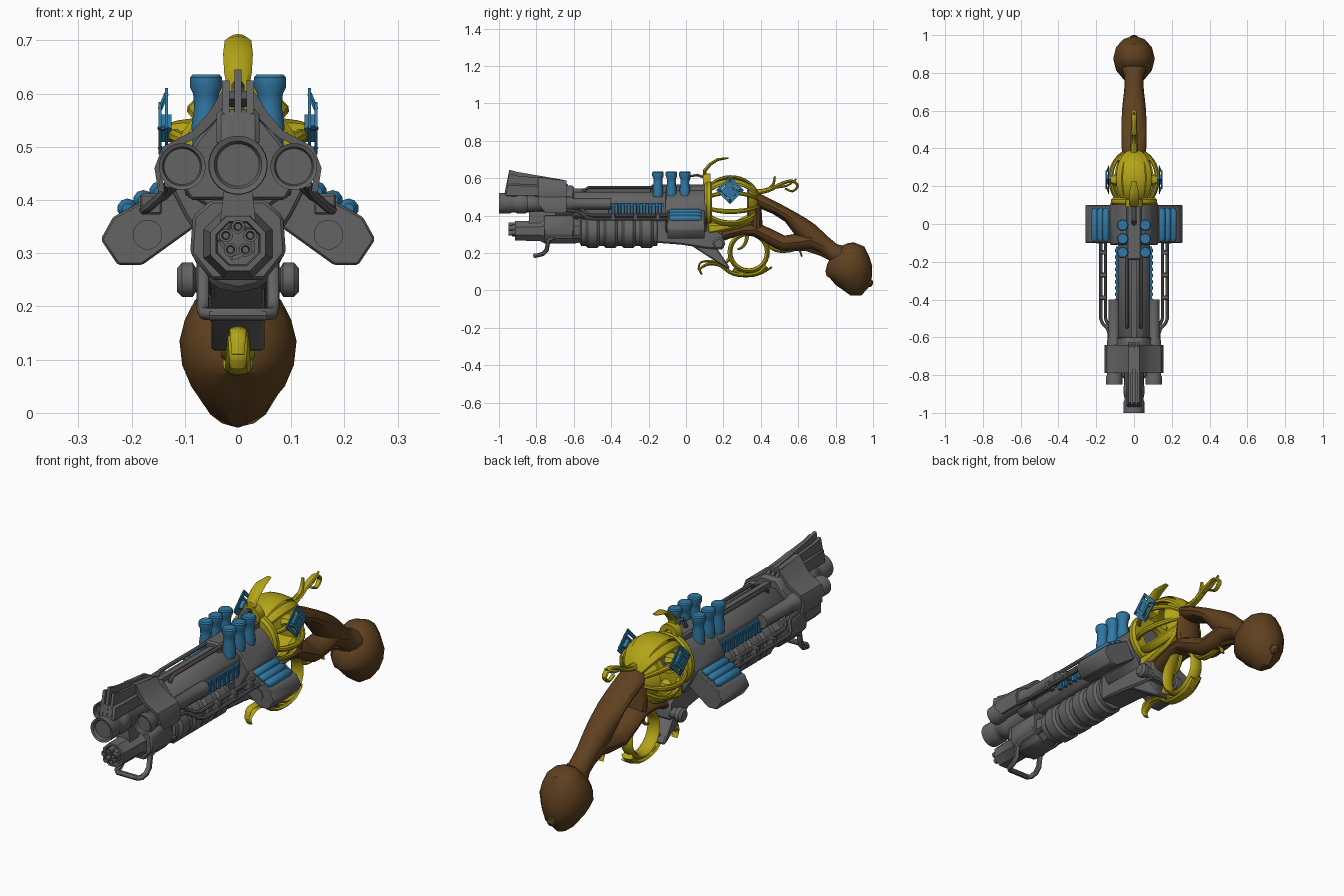
import bpy, bmesh, math
from mathutils import Vector
from math import sin, cos, pi, radians

def material(name, c):
    m = bpy.data.materials.new(name)
    m.diffuse_color = (*c, 1)
    return m

STEEL = material("dark_steel", (0.125, 0.125, 0.125))
GOLD = material("gold", (0.45, 0.37, 0.008))
BLUE = material("blue", (0.03, 0.19, 0.37))
WOOD = material("wood", (0.115, 0.052, 0.014))

def finish(bm, name, mat=None, bevel=0):
    bmesh.ops.recalc_face_normals(bm, faces=bm.faces)
    if bevel:
        bmesh.ops.bevel(bm, geom=bm.edges[:], offset=bevel, segments=1, affect='EDGES')
    for f in bm.faces:
        f.smooth = True
    for e in bm.edges:
        e.smooth = len(e.link_faces) == 2 and e.calc_face_angle(0) < radians(35)
    me = bpy.data.meshes.new(name)
    bm.to_mesh(me)
    bm.free()
    ob = bpy.data.objects.new(name, me)
    bpy.context.collection.objects.link(ob)
    me.materials.append(mat or STEEL)
    return ob

def skin(bm, rings, closed=False):
    n = len(rings[0])
    for i in range(len(rings) - (0 if closed else 1)):
        a, b = rings[i], rings[(i + 1) % len(rings)]
        for j in range(n):
            bm.faces.new((a[j], a[(j + 1) % n], b[(j + 1) % n], b[j]))
    if not closed:
        bm.faces.new(rings[0])
        bm.faces.new(rings[-1])

def sweep(name, pts, mat=None, n=8, side=(1, 0, 0), closed=False):
    """Tube through (x, y, z, half width, half height) points."""
    bm, rings = bmesh.new(), []
    P = [Vector(p[:3]) for p in pts]
    s, N = Vector(side), len(P)
    for i, p in enumerate(P):
        if closed:
            t = P[(i + 1) % N] - P[i - 1]
        else:
            t = P[min(i + 1, N - 1)] - P[max(i - 1, 0)]
        t.normalize()
        s = (s - t * s.dot(t)).normalized()
        u = t.cross(s)
        w, h = pts[i][3:]
        o = pi / 4 if n == 4 else 0
        rings.append([bm.verts.new(p + s * w * cos(2*pi*j/n + o) + u * h * sin(2*pi*j/n + o)) for j in range(n)])
    skin(bm, rings, closed)
    return finish(bm, name, mat)

def flat(name, yz, w, h, mat, n=8):
    """Strand in the middle plane, smoothed through its points and tapering to its tip."""
    P = [Vector((0, *p)) for p in yz]
    out = []
    for i in range(len(P) - 1):
        a, b, c, d = P[max(i-1, 0)], P[i], P[i+1], P[min(i+2, len(P)-1)]
        for k in range(4):
            t = k / 4
            out.append(0.5 * (2*b + (c-a)*t + (2*a-5*b+4*c-d)*t*t + (3*b-a-3*c+d)*t**3))
    out.append(P[-1])
    m = len(out) - 1
    return sweep(name, [(*q, w * (1 - .5*i/m), h * (1 - .6*i/m)) for i, q in enumerate(out)], mat, n)

def lathe(name, prof, x, z, mat=None, n=24, axis='Y', closed=False):
    """Turned part: profile of (position along axis, radius)."""
    bm, rings = bmesh.new(), []
    for p, r in prof:
        ring = []
        for j in range(n):
            a = 2*pi*(j + .5)/n
            c, s = r*cos(a), r*sin(a)
            v = (x + c, p, z + s) if axis == 'Y' else (x + c, z + s, p) if axis == 'Z' else (p, x + c, z + s)
            ring.append(bm.verts.new(v))
        rings.append(ring)
    skin(bm, rings, closed)
    return finish(bm, name, mat)

def prism(name, pts, lo, hi, axis='X', mat=None, bevel=0):
    """Profile extruded along X (y,z points) or along Y (x,z points)."""
    bm = bmesh.new()
    f = lambda p, d: (d, *p) if axis == 'X' else (p[0], d, p[1])
    skin(bm, [[bm.verts.new(f(p, d)) for p in pts] for d in (lo, hi)])
    return finish(bm, name, mat, bevel)

def box(name, x0, x1, y0, y1, z0, z1, mat=None, bevel=0):
    return prism(name, [(y0, z0), (y1, z0), (y1, z1), (y0, z1)], x0, x1, 'X', mat, bevel)

def sym(half):
    return half + [(-x, z) for x, z in reversed(half)]

# barrels
lathe("main_barrel", [(-.985, .04), (-.997, .045), (-1, .055), (-.94, .055), (-.93, .05), (-.91, .05), (-.9, .056),
                      (-.86, .056), (-.85, .05), (-.6, .055), (.1, .055)], 0, .466)
for s in (-1, 1):
    lathe("side_barrel", [(-.835, .034), (-.847, .037), (-.85, .044), (-.81, .044), (-.8, .039), (-.62, .039),
                          (-.6, .03), (-.4, .03)], s*.105, .463)
# collar and front sight: open arch whose front edge leans back towards the top
outer = sym([(.15, .415), (.157, .46), (.142, .5), (.085, .53), (.055, .565), (.03, .605)])
inner = sym([(.138, .415), (.144, .46), (.13, .492), (.075, .518), (.042, .55), (.02, .59)])
collar = prism("collar", outer + inner[::-1], -.79, -.64, 'Y')
for v in collar.data.vertices:
    if v.co.y > -.7:
        v.co.z -= max(0, v.co.z - .53) * .25
    elif v.co.z < .45:
        v.co.y += .04
prism("collar_rear", sym([(.09, .4), (.12, .45), (.08, .51), (.04, .56)]), -.7, -.6, 'Y', bevel=.006)
prism("sight_base", [(-.97, .5), (-.96, .57), (-.66, .56), (-.6, .5)], -.04, .04, bevel=.008)
for x, top in ((-.023, .625), (0, .645), (.023, .625)):
    prism("sight_blade", [(-.97, .52), (-.945, top), (-.9, top - .012), (-.65, .59), (-.6, .52)], x - .007, x + .007)

# upper body
prism("barrel_housing", sym([(.055, .385), (.085, .405), (.085, .485), (.045, .525)]), -.6, .1, 'Y', bevel=.006)
prism("receiver", sym([(.06, .31), (.1, .37), (.13, .43), (.09, .5), (.05, .535)]), -.11, .11, 'Y', bevel=.006)
box("top_rail", -.04, .04, -.19, .11, .51, .565, bevel=.008)
box("sight_channel", -.012, .012, -.6, -.1, .52, .545)
sweep("rear_sight", [(0, .0, .56, .012, .01), (0, .02, .61, .012, .008), (0, .06, .617, .012, .008), (0, .11, .6, .012, .008)], n=6)

for s in (-1, 1):
    # side wing with capsules
    prism("side_wing", [(s*x, z) for x, z in [(.08, .455), (.14, .42), (.235, .368), (.258, .326), (.226, .278),
                                            (.18, .278), (.08, .35)]], -.1, .1, 'Y', bevel=.004)
    lathe("wing_port", [(-.104, .028), (-.09, .028)], s*.17, .335, n=16)
    for x, z in ((.208, .384), (.178, .4), (.148, .416)):
        lathe("wing_capsule", [(-.092, .01), (-.078, .019), (.068, .019), (.084, .01)], s*x, z, BLUE, 10)
    # cooling fins
    box("fin_rail", s*.07, s*.094, -.42, -.12, .445, .468, BLUE)
    for i in range(9):
        y = -.405 + i*.033
        box("cooling_fin", s*.07, s*.1, y - .01, y + .01, .408, .465, BLUE, .003)
    # top valves
    for y in (-.15, -.078, -.006):
        lathe("top_valve", [(.5, .026), (.54, .028), (.575, .023), (.6, .025), (.612, .031), (.63, .031), (.636, .026)],
              s*.06, y, BLUE, 14, 'Z')
    # gas pipes
    for dx, dz in ((-.014, .012), (.012, -.008)):
        path = [(.165, -.09, .39), (.165, -.5, .39), (.155, -.525, .395), (.128, -.555, .42), (.12, -.58, .43), (.118, -.66, .44)]
        sweep("gas_pipe", [(s*(x + dx), y, z + dz, .009, .009) for x, y, z in path])
    for y in (-.15, -.27, -.39):
        box("pipe_clamp", s*.143, s*.184, y - .012, y + .012, .373, .412, bevel=.004)
    sweep("top_pipe", [(s*.035, y, z, .009, .009) for y, z in
                       [(-.55, .5), (-.545, .535), (-.52, .55), (-.18, .55)]])

# lower barrel cluster
Z = .318
lathe("lower_barrel", [(-.9, .042), (-.915, .045), (-.915, .056), (-.78, .058), (-.76, .07), (-.6, .074), (-.56, .065),
                       (.0, .06)], 0, Z, n=8)
lathe("muzzle_plug", [(-.925, .03), (-.93, .038), (-.88, .038)], 0, Z + .005, n=5)
for i in range(5):
    a = 2*pi*i/5 + pi/2
    lathe("small_muzzle", [(-.93, .006), (-.95, .008), (-.95, .013), (-.88, .013)], .024*cos(a), Z + .008 + .024*sin(a), n=12)
prism("barrel_bridge", sym([(.035, .35), (.025, .43)]), -.84, -.1, 'Y')
prism("lower_shroud", sym([(.05, .25), (.09, .3), (.085, .37), (.05, .4)]), -.76, -.6, 'Y', bevel=.006)
# pump grip with ridges
prof = [(-.57, .055), (-.56, .075)]
for i in range(4):
    y = -.535 + i*.096
    prof += [(y, .075), (y + .012, .086), (y + .06, .086), (y + .072, .075)]
lathe("pump_grip", prof + [(-.155, .075), (-.15, .05)], 0, .312, n=14)
# front hook handle
half = [(.066, -.56, .285), (.066, -.7, .285), (.066, -.735, .27), (.066, -.745, .215), (.066, -.765, .195), (.063, -.795, .187), (.052, -.807, .186)]
sweep("front_hook", [(*p, .012, .012) for p in half] + [(-x, y, z, .012, .012) for x, y, z in reversed(half)], n=10)

# lower frame arm and pivot
prism("lower_frame", [(-.16, .38), (.1, .37), (.2, .3), (.2, .22), (.15, .22), (.1, .225), (-.03, .245), (-.16, .255)], -.06, .06, bevel=.008)
prism("frame_spur", [(.02, .245), (.15, .25), (.235, .12), (.22, .115)], -.05, .05, bevel=.006)
lathe("pivot_bolt", [(-.115, .022), (-.105, .033), (-.085, .033), (-.08, .024), (.08, .024), (.085, .033), (.105, .033), (.115, .022)],
      .175, .25, n=16, axis='X')

# gold cage
CY, CZ = .24, .465
for deg, w in ((90, .06), (55, .024), (125, .024), (24, .013), (156, .013), (-18, .014), (198, .014), (-50, .022), (230, .022), (-90, .03)):
    a = radians(deg)
    pts = []
    for k in range(15):
        t = .15*pi + .8*pi*k/14
        r = .14*sin(t)
        pts.append((.95*r*cos(a), CY - .15*cos(t), CZ + r*sin(a), w*(.4 + .6*sin(t)), .011))
    sweep("cage_rib", pts, GOLD, 8, (-sin(a), 0, cos(a)))
lathe("cage_front_ring", [(.1, .06), (.1, .112), (.112, .122), (.13, .122), (.14, .11), (.14, .06)], 0, CZ, GOLD, 28, closed=True)
lathe("cage_rear_cap", [(.325, .06), (.335, .105), (.36, .085), (.385, .05), (.395, .02)], 0, CZ, GOLD, 24)
prism("cage_keel", [(.11, .31), (.13, .3), (.3, .335), (.37, .38), (.36, .42), (.24, .36), (.11, .36)], -.065, .065, mat=GOLD, bevel=.012)
lathe("cage_collar", [(.09, .02), (.09, .045), (.13, .045), (.13, .02)], 0, .58, GOLD, 16, closed=True)
# blue diamond windows
for s in (-1, 1):
    for x, R in ((.134, .064), (.147, .038)):
        sweep("diamond_frame", [(s*x, .235 + R*cos(k*pi/2), .535 + R*sin(k*pi/2), .004, .016) for k in range(4)], BLUE, 4, closed=True)
    for k in range(4):
        c, d = cos(k*pi/2), sin(k*pi/2)
        sweep("diamond_strut", [(s*.147, .235 + .035*c, .535 + .035*d, .005, .005), (s*.134, .235 + .066*c, .535 + .066*d, .005, .005)],
              BLUE, 6, (0, -d, c))
    prism("diamond_core", [(.235 + .026*cos(k*pi/2), .535 + .026*sin(k*pi/2)) for k in range(4)], s*.125, s*.146, mat=BLUE)
    sweep("diamond_boss", [(s*.08, .235, .525, .04, .03), (s*.115, .235, .53, .025, .02), (s*.142, .235, .532, .012, .01)], GOLD, 8, (0, 1, 0))

# gold horns and spurs
sweep("top_horn", [(0, .12, .58, .014, .01), (0, .098, .605, .02, .01), (0, .1, .64, .026, .01), (0, .13, .675, .028, .009),
                   (0, .17, .7, .025, .008), (0, .228, .708, .012, .004)], GOLD, 8)
flat("rear_curl", [(.36, .52), (.44, .535), (.51, .57), (.565, .585), (.597, .56), (.57, .53), (.53, .545)], .02, .012, GOLD)
flat("rear_spur", [(.37, .53), (.43, .535), (.465, .565), (.475, .61)], .016, .013, GOLD)
flat("rear_thorn", [(.4, .53), (.47, .55), (.54, .56), (.59, .595)], .012, .01, GOLD)

# gold trigger guard
sweep("guard_ring", [(0, .335 + .1*cos(2*pi*k/28), .205 + .1*sin(2*pi*k/28), .032, .013) for k in range(28)], GOLD, 8, closed=True)
flat("guard_lower_strand", [(.43, .13), (.38, .09), (.3, .082), (.24, .095), (.18, .135), (.12, .14), (.075, .115), (.085, .085)], .03, .014, GOLD)
flat("guard_front_strand", [(.24, .18), (.2, .14), (.14, .155), (.08, .15), (.065, .11)], .024, .01, GOLD)
flat("guard_thorn", [(.25, .11), (.31, .084), (.39, .088), (.46, .125)], .022, .012, GOLD)
flat("guard_tail", [(.42, .26), (.48, .215), (.55, .21), (.6, .22), (.62, .18)], .022, .011, GOLD)
flat("trigger", [(.33, .31), (.32, .26), (.3, .23), (.275, .22)], .012, .012, GOLD)

# wooden stock: upper branch, front post, lower branch, neck and pommel
sweep("stock_upper", [(0, .36, .5, .05, .03), (0, .4, .475, .065, .036), (0, .48, .438, .066, .033), (0, .55, .397, .066, .036),
                      (0, .61, .345, .063, .052), (0, .66, .3, .058, .06), (0, .72, .255, .05, .05), (0, .78, .21, .05, .046),
                      (0, .83, .18, .07, .06)], WOOD, 12)
sweep("stock_front", [(0, .385, .49, .05, .02), (0, .378, .43, .062, .026), (0, .376, .37, .064, .032), (0, .38, .31, .06, .035)], WOOD, 12)
sweep("stock_lower", [(0, .17, .275, .045, .022), (0, .22, .3, .055, .026), (0, .3, .32, .06, .024), (0, .37, .325, .064, .038),
                      (0, .44, .29, .064, .042), (0, .52, .25, .062, .044), (0, .6, .258, .06, .046), (0, .67, .27, .055, .05),
                      (0, .74, .235, .05, .04)], WOOD, 12)
sweep("stock_rail", [(0, .55, .222, .018, .012), (0, .64, .222, .018, .012), (0, .72, .195, .018, .012), (0, .79, .16, .018, .012)], WOOD, 6)
# pommel stacked upwards: (z, back edge, front edge, half width)
prof = [(.001, .79, .89, .022), (.02, .757, .95, .06), (.05, .748, .985, .088), (.09, .745, .996, .105), (.135, .755, .996, .11),
        (.175, .77, .98, .1), (.21, .785, .957, .082), (.235, .81, .905, .055), (.247, .835, .87, .025)]
sweep("pommel", [(0, (a + b)/2, z, w, (b - a)/2) for z, a, b, w in prof], WOOD, 12)
sweep("pommel_nub", [(0, .94, .07, .03, .03), (0, .97, .045, .022, .022), (0, .985, .035, .024, .024), (0, .996, .028, .01, .01)], WOOD, 10)
